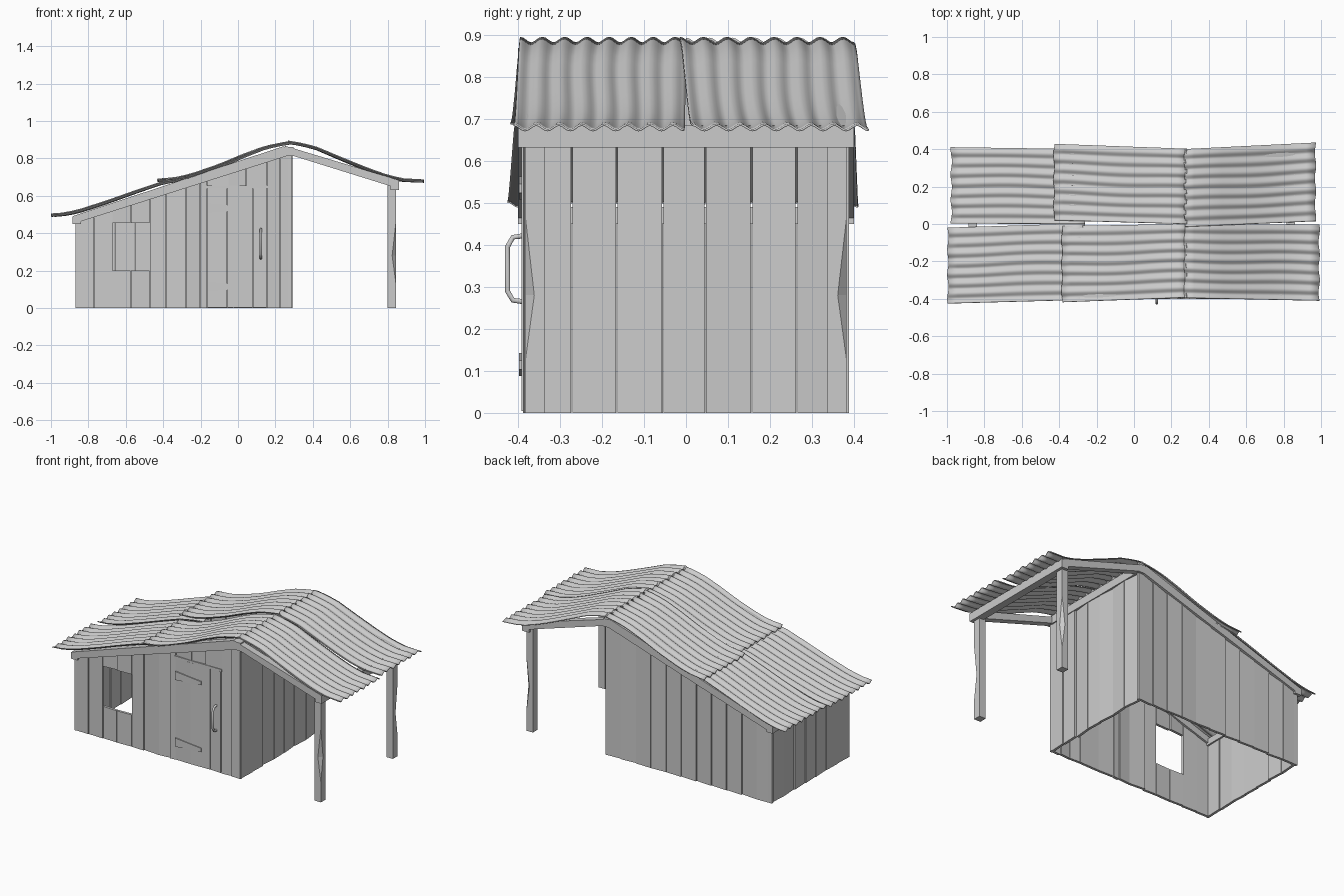
import bpy, bmesh, math, random
from mathutils import Vector

if "Cube" in bpy.data.objects:
    bpy.data.objects.remove(bpy.data.objects["Cube"])
random.seed(4)
R = random.uniform


def mesh_obj(name, verts, faces):
    me = bpy.data.meshes.new(name)
    me.from_pydata(verts, [], faces)
    bm = bmesh.new()
    bm.from_mesh(me)
    bmesh.ops.recalc_face_normals(bm, faces=bm.faces)
    bm.to_mesh(me)
    bm.free()
    ob = bpy.data.objects.new(name, me)
    bpy.context.collection.objects.link(ob)
    return ob


BOX = [(0, 1, 2, 3), (7, 6, 5, 4), (0, 4, 5, 1), (1, 5, 6, 2), (2, 6, 7, 3), (3, 7, 4, 0)]


def prism(name, ring, offset):
    """Extrude a polygon along an offset vector."""
    n = len(ring)
    a = [Vector(p) for p in ring]
    faces = [tuple(range(n)), tuple(range(2 * n - 1, n - 1, -1))]
    faces += [(i, (i + 1) % n, n + (i + 1) % n, n + i) for i in range(n)]
    return mesh_obj(name, a + [p + Vector(offset) for p in a], faces)


def box(name, x0, x1, y0, y1, z0, z1):
    return prism(name, [(x0, y0, z0), (x1, y0, z0), (x1, y0, z1), (x0, y0, z1)], (0, y1 - y0, 0))


def wall_top(x):
    return 0.465 + (x + 0.87) * 0.32


def plank(name, a, b, out, z0, za, zb, t=0.016, tilt=0.009):
    """Upright board from a to b (xy), slightly twisted towards the inside."""
    a, b, n = Vector((*a, 0)), Vector((*b, 0)), Vector((*out, 0))
    if random.random() < 0.5:
        a -= n * R(0.002, tilt)
    else:
        b -= n * R(0.002, tilt)
    up = Vector((0, 0, 1))
    return prism(name, [a + up * z0, b + up * z0, b + up * zb, a + up * za], -n * t)


# front wall boards, leaving the window and door openings
edges = [-0.868, -0.77, -0.67, -0.572, -0.47, -0.385, -0.278, -0.203, -0.163, -0.05, 0.045, 0.158, 0.225, 0.292]
for p, q in zip(edges, edges[1:]):
    g, tops = q - 0.002, (wall_top(p), wall_top(q))
    window = -0.68 < p < -0.5
    door = -0.17 < p < 0.15
    if window:
        plank("front_board_low", (p, -0.388), (g, -0.388), (0, -1), 0, 0.2, 0.2)
    plank("front_board", (p, -0.388), (g, -0.388), (0, -1),
          0.455 if window else 0.648 if door else 0, *tops)

# back wall boards
n = 11
for i in range(n):
    p, q = -0.868 + 1.16 * i / n, -0.870 + 1.16 * (i + 1) / n
    plank("back_board", (p, 0.388), (q, 0.388), (0, 1), 0, wall_top(p), wall_top(q))

# end wall boards
ys = [-0.388, -0.27, -0.163, -0.053, 0.048, 0.158, 0.265, 0.388]
for p, q in zip(ys, ys[1:]):
    plank("right_board", (0.292, p), (0.292, q - 0.004), (1, 0), 0, 0.83, 0.83, tilt=0.014)
    plank("left_board", (-0.868, p), (-0.868, q - 0.002), (-1, 0), 0, 0.46, 0.46)

# rafters and porch posts, front and back
for side, y in (("front", -0.4), ("back", 0.358)):
    prism(side + "_long_rafter", [(-0.882, y, 0.45), (0.29, y, 0.822), (0.245, y, 0.866), (-0.882, y, 0.492)], (0, 0.042, 0))
    prism(side + "_porch_rafter", [(0.25, y, 0.828), (0.86, y, 0.638), (0.86, y, 0.684), (0.25, y, 0.868)], (0, 0.042, 0))
for s in (-1, 1):
    side = "front" if s < 0 else "back"
    # the outer corner of each post is chipped at mid height
    verts, faces = [], []
    levels = [(0, 0), (0.13, 0), (0.28, 0.021), (0.46, 0), (0.67, 0)]
    for z, c in levels:
        c = max(c, 0.0005)
        verts += [(x, s * y, z) for x, y in ((0.80, 0.335), (0.845, 0.335), (0.845, 0.382 - c), (0.845 - c, 0.382), (0.80, 0.382))]
    for k in range(4):
        faces += [(5 * k + i, 5 * k + (i + 1) % 5, 5 * k + 5 + (i + 1) % 5, 5 * k + 5 + i) for i in range(5)]
    faces += [(4, 3, 2, 1, 0), (20, 21, 22, 23, 24)]
    mesh_obj(side + "_post", verts, faces)

# cross beams
box("eave_beam", 0.815, 0.862, -0.4, 0.4, 0.632, 0.684)
box("ridge_beam", 0.25, 0.296, -0.4, 0.4, 0.812, 0.862)
box("low_beam", -0.884, -0.84, -0.4, 0.4, 0.45, 0.49)

# door boards, hinges and nails
dx = [-0.163, -0.055, 0.08, 0.155]
for p, q in zip(dx, dx[1:]):
    plank("door_board", (p, -0.392), (q - 0.003, -0.392), (0, -1), 0.004, 0.643, 0.643, tilt=0.004)
box("door_lintel", -0.17, 0.16, -0.391, -0.375, 0.64, 0.656)
for z in (0.115, 0.535):
    prism("hinge_strap", [(-0.16, -0.397, z - 0.027), (0.02, -0.397, z - 0.012), (0.02, -0.397, z + 0.01), (-0.16, -0.397, z + 0.027)], (0, 0.008, 0))

# door handle: a bent tube
cu = bpy.data.curves.new("door_handle", 'CURVE')
cu.dimensions = '3D'
cu.bevel_depth = 0.007
cu.bevel_resolution = 1
path = [(-0.39, 0.265), (-0.412, 0.268), (-0.425, 0.29), (-0.425, 0.395), (-0.412, 0.418), (-0.39, 0.421)]
sp = cu.splines.new('POLY')
sp.points.add(len(path) - 1)
for pt, (y, z) in zip(sp.points, path):
    pt.co = (0.122, y, z, 1)
bpy.context.collection.objects.link(bpy.data.objects.new("door_handle", cu))


def sheet(name, profile, start, end, waves=7.5):
    """Corrugated sheet following an x-z profile; start/end are y ranges."""
    ny = int(waves * 8)
    x0, x1 = profile[0][0], profile[-1][0]
    ph = R(0, 6)
    rows, m = [], 14
    for i in range(m + 1):
        u = i / m
        x = x0 + (x1 - x0) * u
        k = max(j for j in range(len(profile) - 1) if profile[j][0] <= x + 1e-6)
        (xa, za), (xb, zb) = profile[k], profile[k + 1]
        z = za + (zb - za) * (x - xa) / (xb - xa)
        ya = start[0] + (end[0] - start[0]) * u
        yb = start[1] + (end[1] - start[1]) * u
        wob = 0.004 * math.sin(u * 7 + ph)
        for j in range(ny + 1):
            v = j / ny
            edge = 0.006 * math.sin(v * 19 + ph) * (i in (0, m))
            y = ya + (yb - ya) * v + wob * math.sin(math.pi * v)
            rows.append((x + edge * 0.6, y, z - 0.009 + 0.0065 * math.cos(v * waves * math.tau)))
    w = ny + 1
    faces = [(i * w + j, (i + 1) * w + j, (i + 1) * w + j + 1, i * w + j + 1) for i in range(m) for j in range(ny)]
    ob = mesh_obj(name, rows, faces)
    mod = ob.modifiers.new("thickness", 'SOLIDIFY')
    mod.thickness = 0.005
    mod.offset = 0
    for p in ob.data.polygons:
        p.use_smooth = True
    bpy.context.view_layer.objects.active = ob
    ob.select_set(True)
    bpy.ops.object.shade_smooth_by_angle(angle=math.radians(40))
    ob.select_set(False)


# six roof sheets
low = [(-0.995, 0.506), (-0.92, 0.512), (-0.84, 0.532), (-0.7, 0.577), (-0.55, 0.63), (-0.42, 0.674), (-0.34, 0.691), (-0.26, 0.70)]
mid = [(-0.42, 0.692), (-0.33, 0.70), (-0.25, 0.718), (-0.1, 0.77), (0.03, 0.825), (0.13, 0.862), (0.2, 0.88), (0.28, 0.893)]
porch = [(0.27, 0.895), (0.34, 0.884), (0.42, 0.863), (0.55, 0.808), (0.7, 0.747), (0.8, 0.712), (0.88, 0.694), (0.985, 0.688)]


def shift(prof, da, db):
    a, b = prof[0][0], prof[-1][0]
    return [(x + da + (db - da) * (x - a) / (b - a), z) for x, z in prof]


sheet("front_low_sheet", low, (-0.425, -0.02), (-0.405, 0.003))
sheet("back_low_sheet", shift(low, 0.018, 0), (0.003, 0.41), (0.0, 0.4))
sheet("front_upper_sheet", shift(mid, 0.035, 0), (-0.418, -0.012), (-0.393, 0.0))
sheet("back_upper_sheet", shift(mid, -0.008, 0), (0.02, 0.428), (0.0, 0.402))
sheet("front_porch_sheet", shift(porch, 0, 0.005), (-0.395, -0.0), (-0.41, -0.004))
sheet("back_porch_sheet", shift(porch, 0, -0.015), (-0.015, 0.4), (0.015, 0.435))
